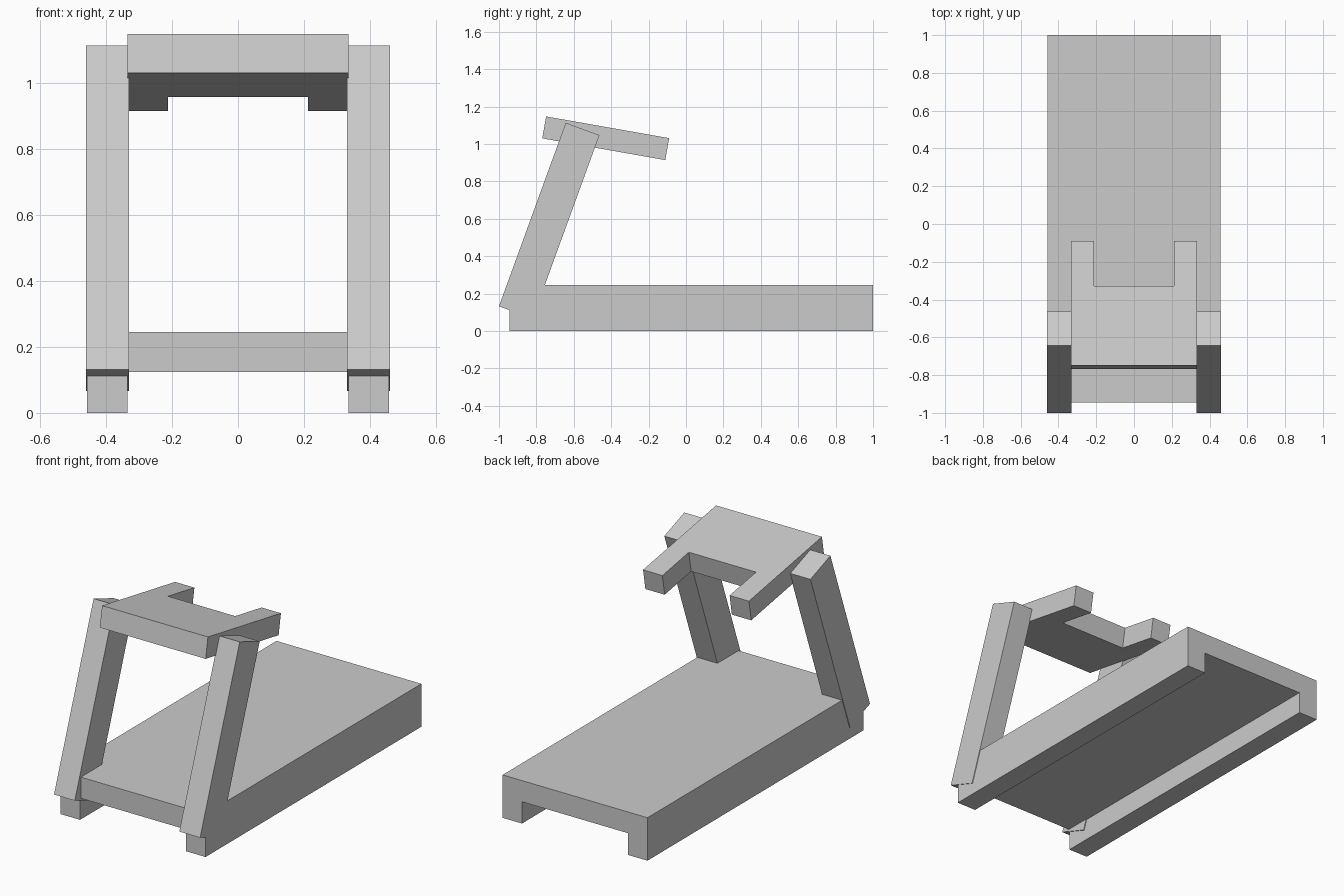
import bpy
import bmesh
from math import radians
from mathutils import Vector

if "Cube" in bpy.data.objects:
    bpy.data.objects.remove(bpy.data.objects["Cube"])


def prism(name, outline, to_3d, depth):
    """Extrude a 2D outline, placed in space by to_3d, along the depth vector."""
    bm = bmesh.new()
    face = bm.faces.new([bm.verts.new(to_3d(a, b)) for a, b in outline])
    new = bmesh.ops.extrude_face_region(bm, geom=[face])["geom"]
    verts = [g for g in new if isinstance(g, bmesh.types.BMVert)]
    bmesh.ops.translate(bm, verts=verts, vec=Vector(depth))
    bmesh.ops.recalc_face_normals(bm, faces=bm.faces)
    mesh = bpy.data.meshes.new(name)
    bm.to_mesh(mesh)
    bm.free()
    obj = bpy.data.objects.new(name, mesh)
    bpy.context.collection.objects.link(obj)
    return obj


def mirrored(half):
    """Complete a symmetric outline from its +x half."""
    return half + [(-a, b) for a, b in reversed(half)]


# Running deck: channel section open underneath
deck = mirrored([(0.335, 0.124), (0.335, 0), (0.457, 0), (0.457, 0.245)])
prism("running_deck", deck, lambda x, z: (x, -0.945, z), (0, 1.945, 0))

# Leaning uprights, one each side
post = [(-1.0, 0.132), (-0.82, 0.066), (-0.463, 1.047), (-0.643, 1.113)]
for side, x0 in (("left", -0.461), ("right", 0.33)):
    prism(side + "_upright", post, lambda y, z: (x0, y, z), (0.131, 0, 0))

# Console with two hand grips, tilted down toward the runner
console = mirrored([(0.334, 0), (0.334, 0.668), (0.212, 0.668), (0.212, 0.426)])
panel = prism("console_with_grips", console, lambda x, y: (x, y, 0), (0, 0, -0.119))
panel.location = (0, -0.748, 1.147)
panel.rotation_euler = (radians(-10), 0, 0)
